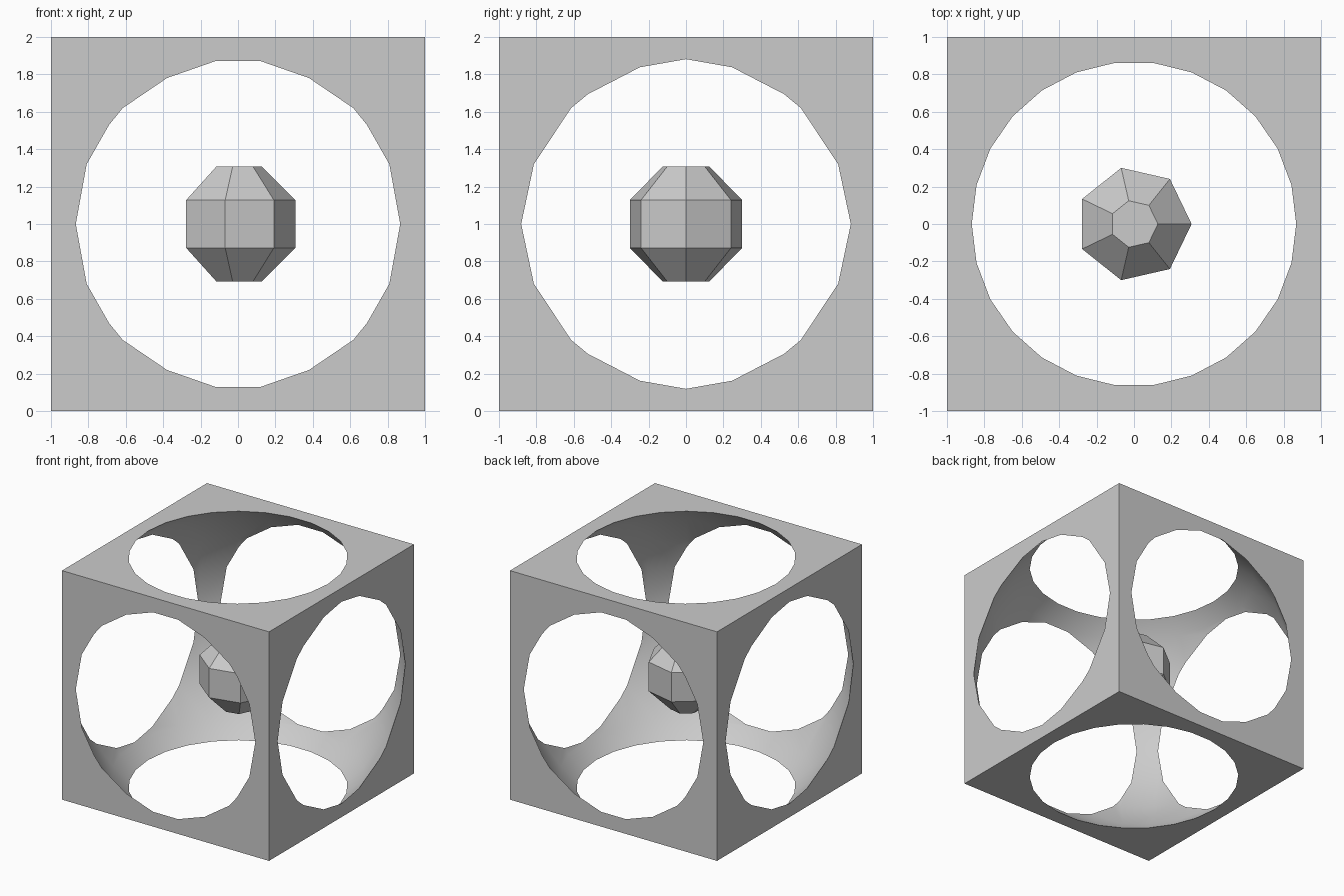
import bpy
import bmesh
from math import pi, sin, cos

default = bpy.data.objects.get("Cube")
if default:
    bpy.data.objects.remove(default, do_unlink=True)

grey = bpy.data.materials.new("plain grey")
grey.use_nodes = True
colour = (0.6, 0.6, 0.6, 1)
grey.diffuse_color = colour
grey.node_tree.nodes["Principled BSDF"].inputs["Base Color"].default_value = colour


def add_object(name, bm):
    bmesh.ops.recalc_face_normals(bm, faces=bm.faces)
    mesh = bpy.data.meshes.new(name)
    bm.to_mesh(mesh)
    bm.free()
    mesh.materials.append(grey)
    obj = bpy.data.objects.new(name, mesh)
    bpy.context.collection.objects.link(obj)
    obj.location.z = 1
    return obj


def capped_ball(name, radius, sides):
    """Ball of stacked rings, offset half a step from the poles, with flat caps."""
    bm = bmesh.new()
    count = (sides + 1) // 2
    rings = []
    for i in range(count):
        polar = pi * (i + 0.5) / count
        r, z = radius * sin(polar), radius * cos(polar)
        rings.append([bm.verts.new((r * cos(2 * pi * k / sides),
                                    r * sin(2 * pi * k / sides), z))
                      for k in range(sides)])
    for upper, lower in zip(rings, rings[1:]):
        for k in range(sides):
            n = (k + 1) % sides
            bm.faces.new((upper[k], lower[k], lower[n], upper[n]))
    bm.faces.new(rings[0])
    bm.faces.new(rings[-1])
    return add_object(name, bm)


# Cube frame, hollowed by a ball wider than the cube
bm = bmesh.new()
bmesh.ops.create_cube(bm, size=2)
frame = add_object("cube_frame", bm)
cutter = capped_ball("hollow_cutter", 4 / 3, 26)

cut = frame.modifiers.new("hollow", "BOOLEAN")
cut.operation = "DIFFERENCE"
cut.solver = "EXACT"
cut.object = cutter
bpy.context.view_layer.objects.active = frame
frame.select_set(True)
bpy.ops.object.modifier_apply(modifier=cut.name)
bpy.data.objects.remove(cutter, do_unlink=True)

# Smooth hollow, crisp cube edges
bpy.ops.object.select_all(action="DESELECT")
frame.select_set(True)
bpy.context.view_layer.objects.active = frame
bpy.ops.object.shade_smooth_by_angle(angle=pi / 6)

# Faceted floating core
capped_ball("floating_core", 1 / 3, 7)
